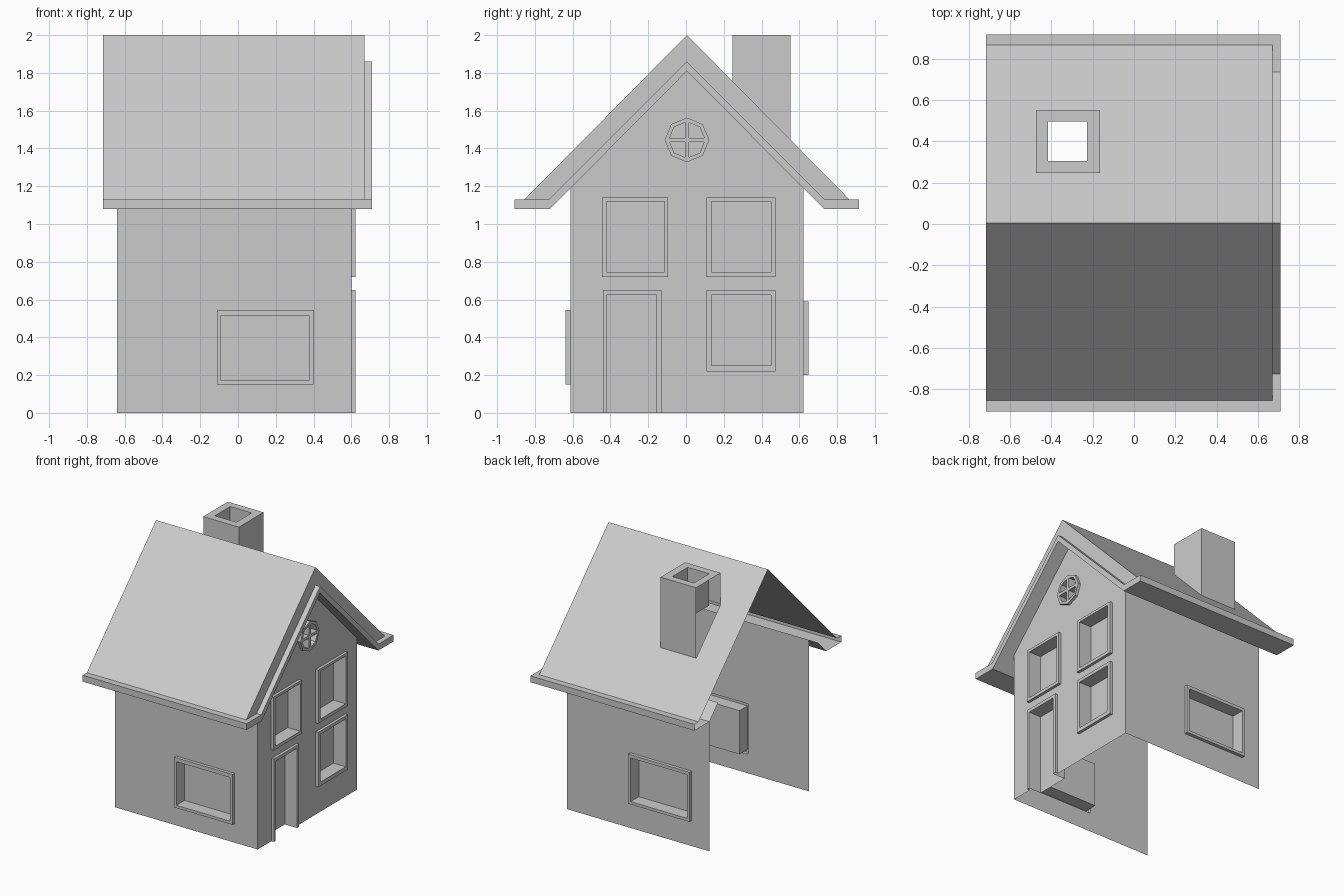
import bpy, bmesh, math
from mathutils import Vector

if "Cube" in bpy.data.objects:
    bpy.data.objects.remove(bpy.data.objects["Cube"])

C = 0.005                      # ridge line in y
HALF = 0.617                   # half depth of the walls
XL, XR = -0.64, 0.60           # open side and gable wall


def finish(name, bm):
    me = bpy.data.meshes.new(name)
    bm.to_mesh(me)
    bm.free()
    ob = bpy.data.objects.new(name, me)
    bpy.context.collection.objects.link(ob)
    return ob


def rect(u0, u1, v0, v1):
    return [(u0, v0), (u0, v1), (u1, v1), (u1, v0)]


class Wall:
    """Flat sheet with framed, recessed openings; place maps (u, v, out) to 3D."""

    def __init__(self, place):
        self.bm, self.place = bmesh.new(), place
        self.normal = Vector(place(0, 0, 1)) - Vector(place(0, 0, 0))

    def ring(self, pts, d):
        return [self.bm.verts.new(self.place(u, v, d)) for u, v in pts]

    def bridge(self, a, b, closed=True):
        n = len(a)
        for i in range(n if closed else n - 1):
            j = (i + 1) % n
            self.bm.faces.new((a[i], a[j], b[j], b[i]))

    def fill(self, rings):
        edges = []
        for r in rings:
            for i in range(len(r)):
                pair = (r[i - 1], r[i])
                edges.append(self.bm.edges.get(pair) or self.bm.edges.new(pair))
        bmesh.ops.triangle_fill(self.bm, edges=edges, use_beauty=True, normal=self.normal)

    def window(self, outer, inner, out, depth, closed=True):
        a, b = self.ring(outer, 0), self.ring(outer, out)
        c, d = self.ring(inner, out), self.ring(inner, -depth)
        for p, q in ((a, b), (b, c), (c, d)):
            self.bridge(p, q, closed)
        self.bm.faces.new(d)
        return a

    def done(self, name):
        bm = self.bm
        bmesh.ops.recalc_face_normals(bm, faces=bm.faces)
        big = max(bm.faces, key=lambda f: f.calc_area())
        if big.normal.dot(self.normal) < 0:
            bmesh.ops.reverse_faces(bm, faces=bm.faces)
        return finish(name, bm)


def face(bm, pts, towards):
    f = bm.faces.new([bm.verts.new(p) for p in pts])
    f.normal_update()
    if f.normal.dot(Vector(towards)) < 0:
        f.normal_flip()


# Long walls, one window each
EAVE = 1.189
w = Wall(lambda u, v, d: (u, C - HALF - d, v))
hole = w.window(rect(-.11, .40, .15, .545), rect(-.09, .375, .172, .515), .025, .075)
w.fill([w.ring(rect(XL, XR, 0, EAVE), 0), hole])
w.done("front_wall")

w = Wall(lambda u, v, d: (u, C + HALF + d, v))
hole = w.window(rect(-.485, .05, .20, .59), rect(-.462, .027, .222, .565), .027, .075)
w.fill([w.ring(rect(XL, XR, 0, EAVE), 0), hole])
w.done("back_wall")

# Gable wall with door, three windows and a round window
w = Wall(lambda u, v, d: (XR + d, u, v))
holes = [
    w.window(rect(-.445, -.095, .72, 1.14), rect(-.42, -.115, .745, 1.12), .022, .085),
    w.window(rect(.108, .475, .72, 1.14), rect(.135, .45, .745, 1.12), .022, .085),
    w.window(rect(.108, .475, .22, .65), rect(.135, .45, .25, .625), .022, .085),
]
door = w.window(rect(-.44, -.13, 0, .65), rect(-.42, -.155, 0, .625), .022, .085, closed=False)

RZ, R, r, b = 1.445, .118, .096, .011
octagon = [(C + R * math.sin(k * math.pi / 4), RZ + R * math.cos(k * math.pi / 4)) for k in range(8)]
oct_base, oct_rim = w.ring(octagon, 0), w.ring(octagon, .022)
w.bridge(oct_base, oct_rim)
panes = []
for su in (-1, 1):
    for sv in (-1, 1):
        e, m = r - .414 * b, r * math.sqrt(.5)
        pts = [(C + su * u, RZ + sv * v) for u, v in ((b, b), (e, b), (m, m), (b, e))]
        p, q = w.ring(pts, .022), w.ring(pts, -.04)
        w.bridge(p, q)
        w.bm.faces.new(q)
        panes.append(p)
w.fill([oct_rim] + panes)

outline = (w.ring([(C - HALF, 0)], 0) + door +
           w.ring([(C + HALF, 0), (C + HALF, EAVE), (C, 1.81), (C - HALF, EAVE)], 0))
w.fill([outline, oct_base] + holes)
w.done("gable_wall")

# Roof slopes; the back one is opened under the chimney
X0, X1, X2 = -.715, .67, .71
DROP = .87 / .86
CX0, CX1, CY0, CY1 = -.475, -.165, .247, .552


def roof_z(y):
    return 2 - DROP * abs(y - C)


for s, name in ((-1, "front_roof"), (1, "back_roof")):
    w = Wall(lambda u, v, d: (u, C + s * (v + d * DROP), 2 - DROP * v + d))
    rings = [w.ring(rect(X0, X1, 0, .86), 0)]
    if s > 0:
        rings.append(w.ring(rect(CX0, CX1, CY0 - C, CY1 - C), 0))
    w.fill(rings)
    w.done(name)

# Eaves, soffits and gable trim, mirrored about the ridge
bm = bmesh.new()
for s in (-1, 1):
    strips = [
        ((.86, 1.13), (.912, 1.13), X0, X2, (0, 0, 1)),
        ((.73, 1.13), (.86, 1.13), X1, X2, (0, 0, 1)),
        ((.912, 1.13), (.912, 1.08), X0, X2, (0, s, 0)),
        ((.912, 1.08), (.725, 1.08), X0, X2, (0, 0, -1)),
        ((.725, 1.08), (HALF, EAVE), X0, X2, (0, 0, -1)),
        ((HALF, EAVE), (0, 1.81), XR, X2, (0, 0, -1)),
        ((0, 1.86), (.73, 1.13), X1, X2, (0, 0, 1)),
    ]
    for (h0, z0), (h1, z1), xa, xb, n in strips:
        y0, y1 = C + s * h0, C + s * h1
        face(bm, [(xa, y0, z0), (xb, y0, z0), (xb, y1, z1), (xa, y1, z1)], n)
    ends = [
        (X1, ((0, 2), (.86, 1.13), (.73, 1.13), (0, 1.86))),
        (X2, ((0, 1.86), (.73, 1.13), (.725, 1.08), (0, 1.81))),
        (X2, ((.73, 1.13), (.912, 1.13), (.912, 1.08), (.725, 1.08))),
    ]
    for x, pts in ends:
        face(bm, [(x, C + s * h, z) for h, z in pts], (1, 0, 0))
bmesh.ops.remove_doubles(bm, verts=bm.verts, dist=.0005)
finish("eaves_and_trim", bm)

# Chimney: three outer sides (open towards the open end), rim and flue
bm = bmesh.new()
o = [(CX0, CY0), (CX1, CY0), (CX1, CY1), (CX0, CY1)]
i = [(-.415, .305), (-.228, .305), (-.228, .495), (-.415, .495)]
out = [(0, -1, 0), (1, 0, 0), (0, 1, 0), (-1, 0, 0)]
for k in range(4):
    a, c = o[k], o[(k + 1) % 4]
    p, q = i[k], i[(k + 1) % 4]
    if k < 3:
        face(bm, [(*a, 2), (*c, 2), (*c, roof_z(c[1])), (*a, roof_z(a[1]))], out[k])
    face(bm, [(*a, 2), (*c, 2), (*q, 2), (*p, 2)], (0, 0, 1))
    face(bm, [(*p, 2), (*q, 2), (*q, 1.75), (*p, 1.75)], -Vector(out[k]))
bmesh.ops.remove_doubles(bm, verts=bm.verts, dist=.0005)
finish("chimney", bm)
